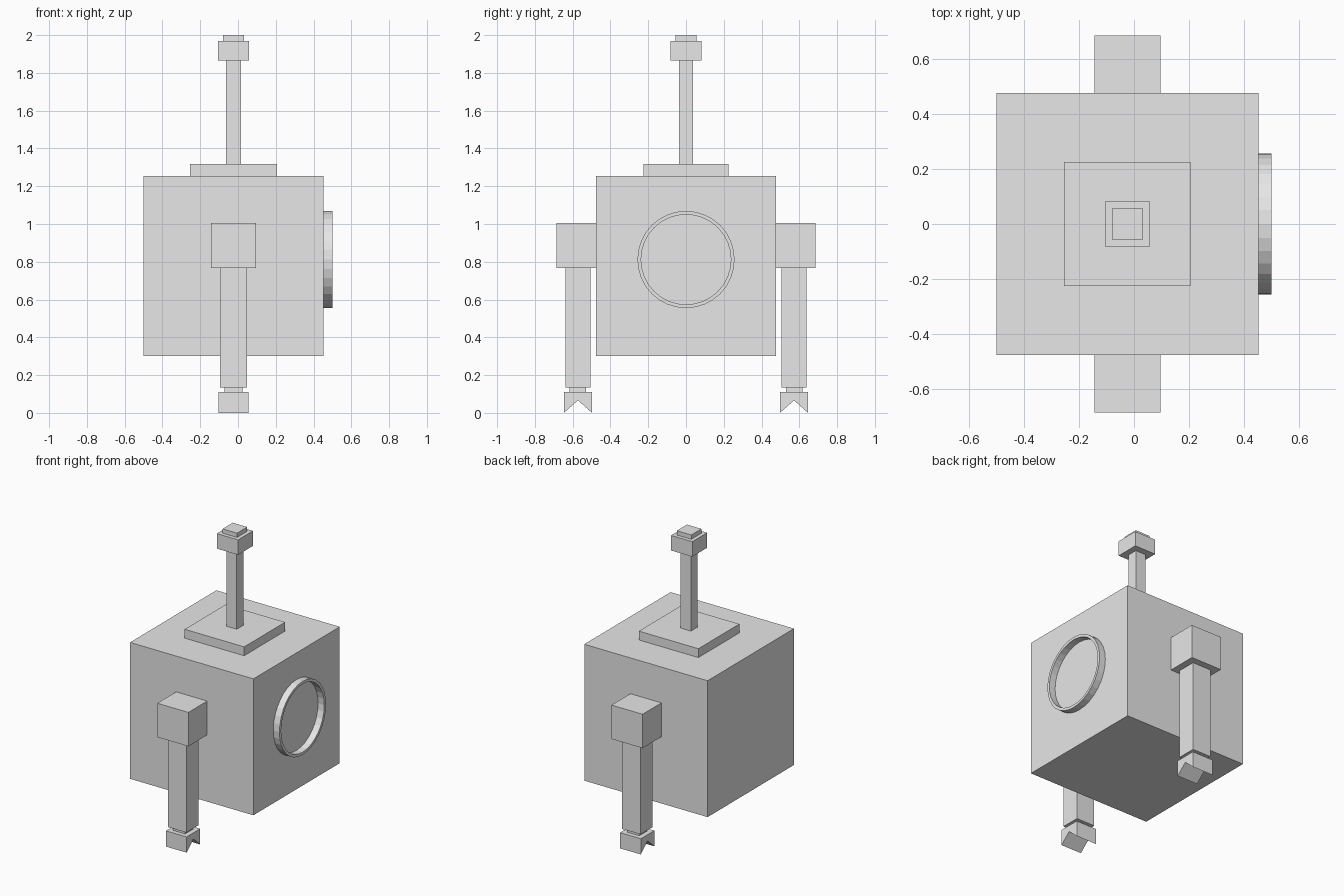
import bpy
import bmesh
import math

cube = bpy.data.objects.get("Cube")
if cube:
    bpy.data.objects.remove(cube, do_unlink=True)

grey = bpy.data.materials.new("plain_grey")
grey.use_nodes = True
COLOUR = (0.8, 0.8, 0.8, 1)
grey.diffuse_color = COLOUR
grey.node_tree.nodes["Principled BSDF"].inputs["Base Color"].default_value = COLOUR

AXIS = -0.024  # shared centre line of every boxy part along x


def add_object(name, bm):
    bmesh.ops.recalc_face_normals(bm, faces=bm.faces)
    mesh = bpy.data.meshes.new(name)
    bm.to_mesh(mesh)
    bm.free()
    mesh.materials.append(grey)
    obj = bpy.data.objects.new(name, mesh)
    bpy.context.collection.objects.link(obj)
    return obj


def box(name, width, depth, bottom, top, y=0):
    """Box centred on the axis, between two heights."""
    bm = bmesh.new()
    bmesh.ops.create_cube(bm, size=1)
    bmesh.ops.scale(bm, vec=(width, depth, top - bottom), verts=bm.verts)
    bmesh.ops.translate(bm, vec=(AXIS, y, (bottom + top) / 2), verts=bm.verts)
    return add_object(name, bm)


def claw(name, width, depth, height, notch, y):
    """Block with a V notch cut up into its underside."""
    h = depth / 2
    profile = [(-h, 0), (0, notch), (h, 0), (h, height), (0, height), (-h, height)]
    bm = bmesh.new()
    a, b = [[bm.verts.new((AXIS + s * width / 2, y + py, pz)) for py, pz in profile]
            for s in (-1, 1)]
    for side in (a, b):  # two convex halves per end
        bm.faces.new((side[0], side[1], side[4], side[5]))
        bm.faces.new((side[1], side[2], side[3], side[4]))
    for i in range(len(profile)):
        j = (i + 1) % len(profile)
        bm.faces.new((a[i], a[j], b[j], b[i]))
    bmesh.ops.dissolve_limit(bm, angle_limit=0.01, verts=bm.verts, edges=bm.edges)
    return add_object(name, bm)


def ring(name, outer, inner, x0, x1, z, sides=32):
    """Raised rim standing out along x, open in the middle."""
    bm = bmesh.new()
    loops = []
    for radius, x in ((outer, x0), (outer, x1), (inner, x1), (inner, x0)):
        angles = [2 * math.pi * i / sides for i in range(sides)]
        loops.append([bm.verts.new((x, radius * math.cos(t), z + radius * math.sin(t)))
                      for t in angles])
    for k in range(4):
        p, q = loops[k], loops[(k + 1) % 4]
        for i in range(sides):
            j = (i + 1) % sides
            bm.faces.new((p[i], p[j], q[j], q[i]))
    return add_object(name, bm)


# Body and the round rim on its left side
box("body", 0.953, 0.953, 0.302, 1.255)
ring("face_rim", 0.257, 0.238, 0.45, 0.5, 0.812)

# Antenna
box("antenna_base", 0.46, 0.452, 1.255, 1.317)
box("antenna_pole", 0.08, 0.074, 1.317, 1.865)
box("antenna_head", 0.164, 0.164, 1.865, 1.97)
box("antenna_cap", 0.112, 0.112, 1.97, 2.0)

# Arms, one on the front and one on the back
for side, label in ((-1, "front"), (1, "back")):
    arm_y = side * 0.572
    box(label + "_shoulder", 0.24, 0.208, 0.768, 1.005, side * 0.581)
    box(label + "_arm", 0.143, 0.133, 0.135, 0.768, arm_y)
    box(label + "_wrist", 0.093, 0.087, 0.11, 0.135, arm_y)
    claw(label + "_claw", 0.16, 0.15, 0.11, 0.066, arm_y)
